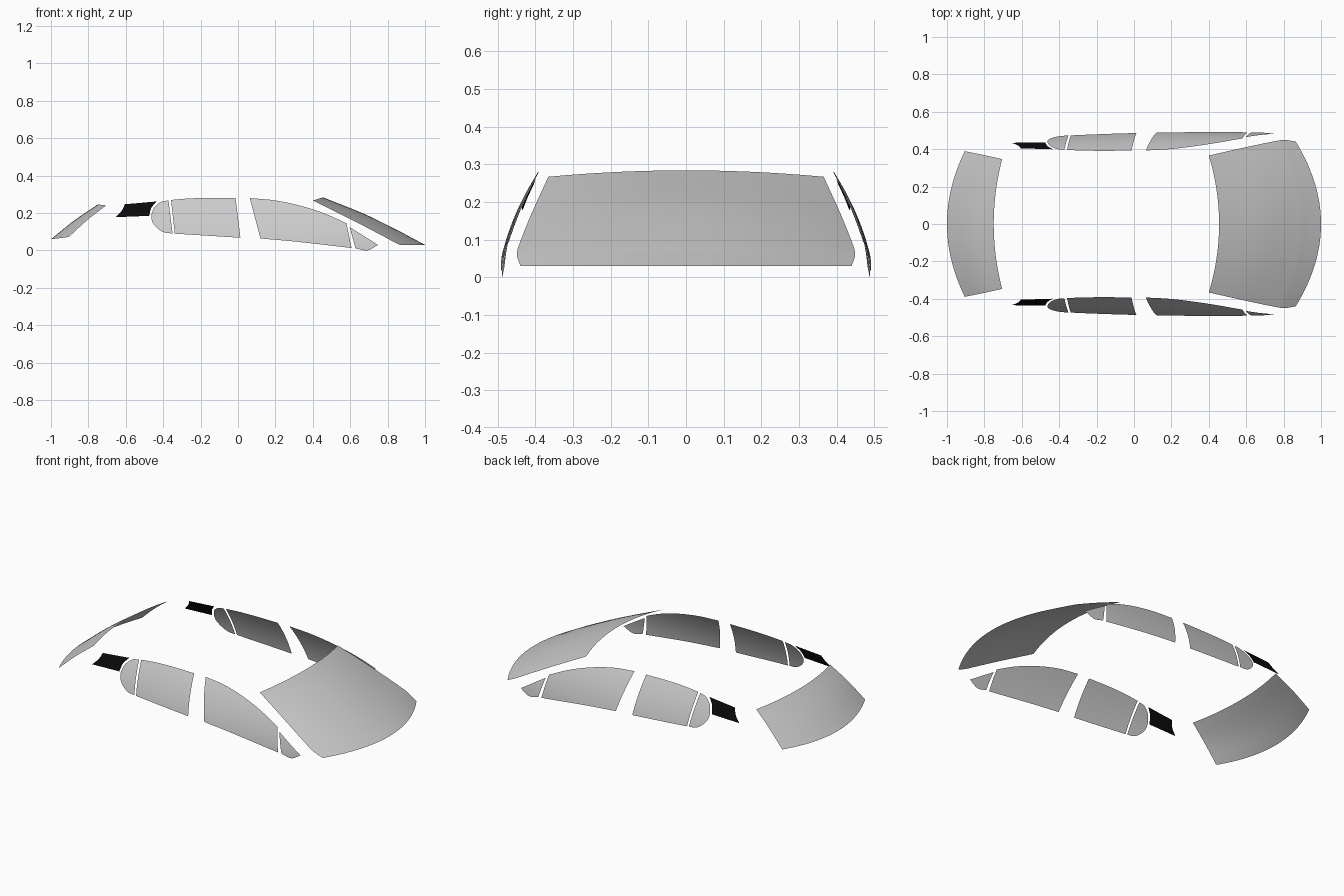
import bpy, bmesh
from mathutils import Vector

if "Cube" in bpy.data.objects:
    bpy.data.objects.remove(bpy.data.objects["Cube"])


def curve(pts, t):
    """Smooth curve through pts (Catmull-Rom), t in 0..1."""
    p = [Vector(q) for q in pts]
    p = [2 * p[0] - p[1]] + p + [2 * p[-1] - p[-2]]
    s = t * (len(pts) - 1)
    i = min(int(s), len(pts) - 2)
    s -= i
    a, b, c, d = p[i:i + 4]
    return 0.5 * (2 * b + (c - a) * s + (2 * a - 5 * b + 4 * c - d) * s * s
                  + (3 * b - a - 3 * c + d) * s ** 3)


def sheet(name, func, nu, nv, outward, mirror=False):
    """Smooth grid surface with its normals turned to the outward direction."""
    bm = bmesh.new()
    g = [[bm.verts.new(func(i / nu, j / nv)) for j in range(nv + 1)] for i in range(nu + 1)]
    for i in range(nu):
        for j in range(nv):
            bm.faces.new((g[i][j], g[i + 1][j], g[i + 1][j + 1], g[i][j + 1]))
    bmesh.ops.remove_doubles(bm, verts=bm.verts[:], dist=1e-5)
    bm.normal_update()
    if sum(f.normal.dot(Vector(outward)) * f.calc_area() for f in bm.faces) < 0:
        bmesh.ops.reverse_faces(bm, faces=bm.faces[:])
    for f in bm.faces:
        f.smooth = True
    me = bpy.data.meshes.new(name)
    bm.to_mesh(me)
    bm.free()
    ob = bpy.data.objects.new(name, me)
    bpy.context.collection.objects.link(ob)
    if mirror:
        m = ob.modifiers.new("mirror", 'MIRROR')
        m.use_axis = (False, True, False)
        m.use_mirror_merge = False
    return ob


def bowed_glass(name, centre, side):
    """Cross-car glass: centre profile (x, z) bowing to side profile (x, y, z)."""
    def f(u, v):
        c, s, w = curve(centre, v), curve(side, v), 2 * u - 1
        return (c.x + (s.x - c.x) * w * w, s.y * w, c.y + (s.z - c.y) * w * w)
    return sheet(name, f, 32, 24, (0, 0, 1))


def side_glass(name, a, b):
    """Side pane lofted between two (x, z) outlines on the curved body side."""
    def f(u, v):
        p = curve(a, u).lerp(curve(b, u), v)
        x, z = p
        y = 0.5 - 0.13 * z - 0.9 * z * z - 0.04 * (x - 0.15) ** 2 * (1 - z / 0.4)
        return (x, -y, z)
    return sheet(name, f, 24, 12, (0, -1, 0), True)


# Windshield and rear window
bowed_glass("windshield",
            [(.455, .284), (.68, .193), (.87, .099), (.93, .067), (1, .03)],
            [(.40, .366, .267), (.60, .411, .168), (.76, .444, .085),
             (.81, .449, .058), (.865, .44, .03)])
bowed_glass("rear_window",
            [(-.75, .246), (-.88, .157), (-1, .06)],
            [(-.705, .347, .241), (-.805, .369, .163), (-.905, .389, .072)])

# Door windows: top outline, bottom outline
side_glass("rear_door_window",
           [(-.358, .27), (-.26, .278), (-.14, .281), (-.013, .28)],
           [(-.338, .09), (-.18, .08), (.013, .068)])
side_glass("front_door_window",
           [(.063, .28), (.195, .268), (.33, .24), (.462, .198), (.58, .145)],
           [(.12, .064), (.33, .045), (.607, .013)])

# Small quarter panes behind and ahead of the doors
side_glass("rear_quarter_window",
           [(-.372, .267), (-.41, .26), (-.447, .23), (-.463, .187),
            (-.457, .15), (-.43, .118), (-.393, .096), (-.35, .091)],
           [(-.372, .267), (-.35, .091)])
side_glass("front_quarter_window",
           [(.597, .125), (.677, .075), (.748, .03)],
           [(.628, .012), (.68, .0), (.71, .007), (.748, .03)])

# Black trim panels on the rear pillars
trim = side_glass("pillar_panel",
                  [(-.605, .247), (-.622, .212), (-.655, .178)],
                  [(-.435, .262), (-.463, .228), (-.475, .185)])
black = bpy.data.materials.new("black_trim")
black.diffuse_color = (0.003, 0.003, 0.003, 1)
black.use_nodes = True
black.node_tree.nodes["Principled BSDF"].inputs["Base Color"].default_value = black.diffuse_color
trim.data.materials.append(black)
